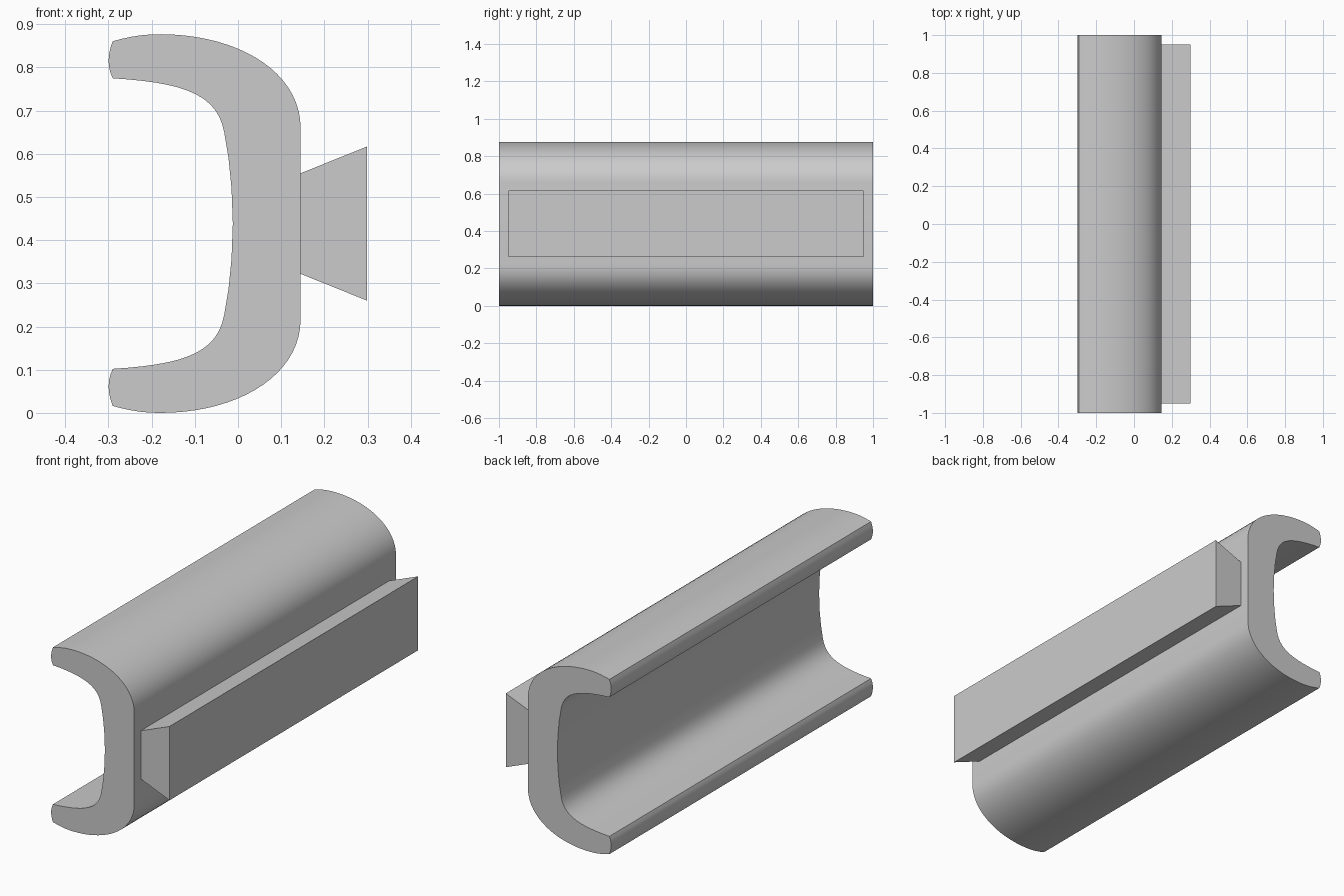
import bpy
import bmesh
import math
from mathutils import Vector
from mathutils.geometry import interpolate_bezier

cube = bpy.data.objects.get("Cube")
if cube:
    bpy.data.objects.remove(cube, do_unlink=True)

MID = 0.4385  # height of the mirror plane

grey = bpy.data.materials.new("plain grey")
grey.use_nodes = True
grey.diffuse_color = (0.6, 0.6, 0.6, 1)
grey.node_tree.nodes["Principled BSDF"].inputs["Base Color"].default_value = (0.6, 0.6, 0.6, 1)


def bezier(points, steps):
    a, b, c, d = (Vector(p) for p in points)
    return [tuple(p)[:2] for p in interpolate_bezier(a, b, c, d, steps)]


def extrude_profile(name, upper, half_length):
    """Mirror the upper half of an (x, z) profile and extrude it along y."""
    lower = [(x, 2 * MID - z) for x, z in reversed(upper) if abs(z - MID) > 1e-4]
    bm = bmesh.new()
    verts = [bm.verts.new((x, -half_length, z)) for x, z in upper + lower]
    face = bm.faces.new(verts)
    moved = bmesh.ops.extrude_face_region(bm, geom=[face], use_keep_orig=True)["geom"]
    bmesh.ops.translate(bm, vec=(0, 2 * half_length, 0),
                        verts=[v for v in moved if isinstance(v, bmesh.types.BMVert)])
    bmesh.ops.recalc_face_normals(bm, faces=bm.faces)
    mesh = bpy.data.meshes.new(name)
    bm.to_mesh(mesh)
    bm.free()
    mesh.materials.append(grey)
    obj = bpy.data.objects.new(name, mesh)
    bpy.context.collection.objects.link(obj)
    bpy.ops.object.select_all(action="DESELECT")
    obj.select_set(True)
    bpy.context.view_layer.objects.active = obj
    bpy.ops.object.shade_smooth_by_angle(angle=math.radians(28))
    return obj


# C-shaped channel: inner wall, rounded lip, then the outer curve
inner = [(-0.012, MID), (-0.015, 0.52), (-0.022, 0.59)]
inner += bezier([(-0.032, 0.65), (-0.048, 0.74), (-0.13, 0.765), (-0.29, 0.775)], 14)
lip = bezier([(-0.29, 0.775), (-0.303, 0.80), (-0.303, 0.83), (-0.29, 0.861)], 7)[1:]
crown = bezier([(-0.29, 0.861), (-0.25, 0.872), (-0.22, 0.877), (-0.18, 0.877)], 6)[1:]
outer = bezier([(-0.18, 0.877), (0, 0.877), (0.145, 0.79), (0.145, 0.66)], 20)[1:]
extrude_profile("channel", inner + lip + crown + outer, 1.0)

# Flared dovetail rail along the back of the channel
extrude_profile("dovetail_rail", [(0.145, 0.555), (0.299, 0.617)], 0.95)
